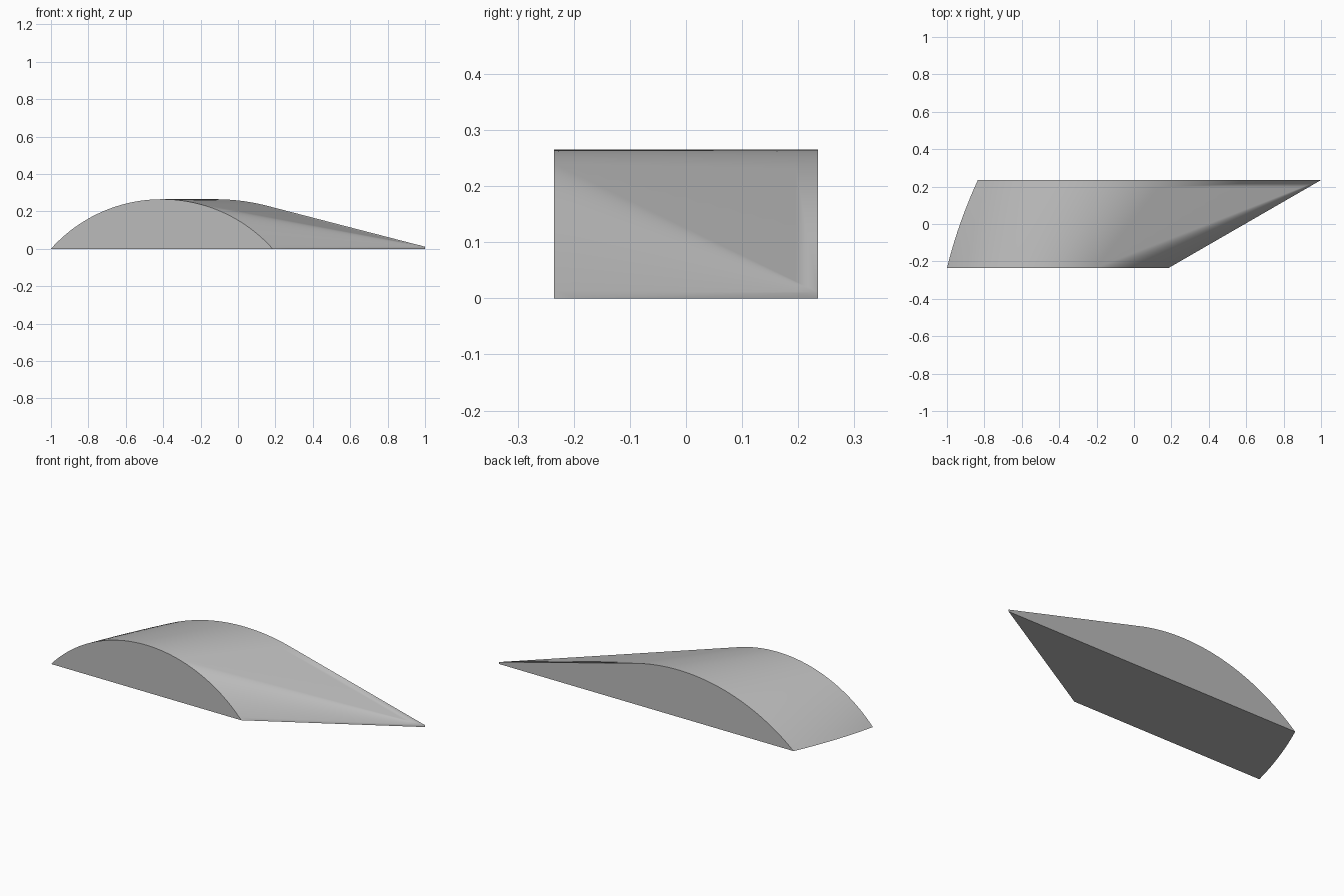
import bpy, bmesh, math

cube = bpy.data.objects.get("Cube")
if cube:
    bpy.data.objects.remove(cube, do_unlink=True)

HALF_DEPTH = 0.235
HEIGHT = 0.265
STEPS = 12        # sections from front to back
SEGS = 24         # segments per stretch of curve
FRONT_APEX, BACK_APEX = -0.4075, -0.12
TIP = (1.0, 0.011)


def radius_for(half):
    return (half * half + HEIGHT * HEIGHT) / (2 * HEIGHT)


def on_arc(apex, r, angle):
    return apex + r * math.sin(angle), HEIGHT - r * (1 - math.cos(angle))


def mix(a, b, t):
    return a + (b - a) * t


R_FRONT = radius_for(1 + FRONT_APEX)
R_BACK = radius_for(0.835 + BACK_APEX)
FRONT_END = math.asin((1 + FRONT_APEX) / R_FRONT)
TANGENT = math.radians(14.5)   # where the back arc runs into its straight slope


def section(t):
    """Profile at depth fraction t: crown arc, then a fan narrowing to the tip."""
    apex = mix(FRONT_APEX, BACK_APEX, t)
    left = mix(-1, -0.835, t) - 0.05 * t * (1 - t)
    r = radius_for(apex - left)
    end = math.asin((apex - left) / r)
    pts = [on_arc(apex, r, -end * (1 - i / SEGS)) for i in range(SEGS)]
    pairs = []
    for i in range(SEGS // 2 + 1):
        a = TANGENT * i / (SEGS // 2)
        pairs.append((on_arc(FRONT_APEX, R_FRONT, a), on_arc(BACK_APEX, R_BACK, a)))
    for i in range(SEGS + 1):
        a = mix(TANGENT, FRONT_END, i / SEGS)
        pairs.append((on_arc(FRONT_APEX, R_FRONT, a), TIP))
    pairs.append((on_arc(FRONT_APEX, R_FRONT, FRONT_END), (TIP[0], 0)))
    pts += [(mix(f[0], b[0], t), mix(f[1], b[1], t)) for f, b in pairs]
    return pts


# Curved roof skin, lofted front to back
bm = bmesh.new()
rows = []
for k in range(STEPS + 1):
    t = k / STEPS
    y = mix(-HALF_DEPTH, HALF_DEPTH, t)
    rows.append([bm.verts.new((x, y, max(z, 0))) for x, z in section(t)])
for r0, r1 in zip(rows, rows[1:]):
    for i in range(len(r0) - 1):
        bm.faces.new((r0[i], r0[i + 1], r1[i + 1], r1[i]))

# Flat front wall, back wall and underside
bm.faces.new(rows[0][::-1])
bm.faces.new(rows[-1])
bm.faces.new([r[0] for r in rows] + [r[-1] for r in reversed(rows)])
bmesh.ops.remove_doubles(bm, verts=bm.verts, dist=0.00005)
bmesh.ops.recalc_face_normals(bm, faces=bm.faces)

mesh = bpy.data.meshes.new("curved_roof")
bm.to_mesh(mesh)
bm.free()
roof = bpy.data.objects.new("curved_roof", mesh)
bpy.context.collection.objects.link(roof)

grey = bpy.data.materials.new("light_grey")
grey.use_nodes = True
colour = (0.5, 0.5, 0.5, 1)
grey.diffuse_color = colour
grey.node_tree.nodes["Principled BSDF"].inputs["Base Color"].default_value = colour
mesh.materials.append(grey)

bpy.ops.object.select_all(action='DESELECT')
roof.select_set(True)
bpy.context.view_layer.objects.active = roof
bpy.ops.object.shade_smooth_by_angle(angle=math.radians(30))
